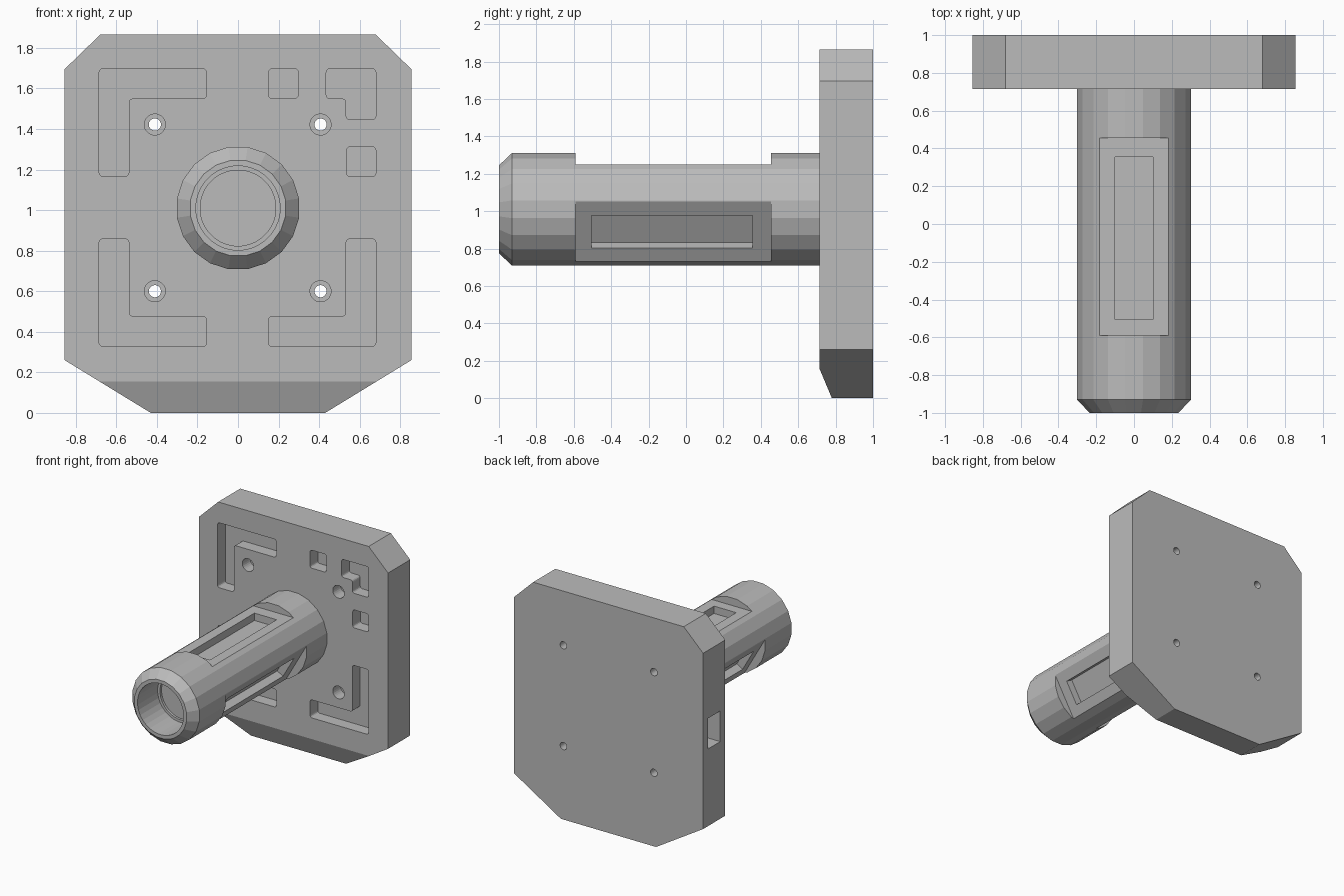
import bpy, bmesh
from math import sin, cos, pi, radians

if "Cube" in bpy.data.objects:
    bpy.data.objects.remove(bpy.data.objects["Cube"], do_unlink=True)

grey = bpy.data.materials.new("light grey")
grey.use_nodes = True
grey.diffuse_color = (0.5, 0.5, 0.5, 1)
grey.node_tree.nodes["Principled BSDF"].inputs["Base Color"].default_value = (0.5, 0.5, 0.5, 1)

AXIS_Z = 1.01      # height of the tube axis
FRONT = 0.715      # front face of the plate


def finish(bm, name):
    bmesh.ops.recalc_face_normals(bm, faces=bm.faces)
    mesh = bpy.data.meshes.new(name)
    bm.to_mesh(mesh)
    bm.free()
    mesh.materials.append(grey)
    ob = bpy.data.objects.new(name, mesh)
    bpy.context.collection.objects.link(ob)
    return ob


def prism(name, outline, y0, y1, rounding=0):
    """Extrude an (x, z) outline along y, optionally rounding its corners."""
    bm = bmesh.new()
    face = bm.faces.new([bm.verts.new((x, y0, z)) for x, z in outline])
    new = bmesh.ops.extrude_face_region(bm, geom=[face])["geom"]
    for v in new:
        if isinstance(v, bmesh.types.BMVert):
            v.co.y = y1
    if rounding:
        sides = [e for e in bm.edges if abs(e.verts[0].co.y - e.verts[1].co.y) > 0.01]
        bmesh.ops.bevel(bm, geom=sides, offset=rounding, segments=3,
                        profile=0.5, affect='EDGES')
    return finish(bm, name)


def lathe(name, profile, sides, x=0, z=AXIS_Z):
    """Closed solid from (radius, y) rings about an axis along y."""
    bm = bmesh.new()
    rings = []
    for r, y in profile:
        angles = [2 * pi * (i + 0.5) / sides for i in range(sides)]
        rings.append([bm.verts.new((x + r * cos(a), y, z + r * sin(a))) for a in angles])
    for a, b in zip(rings, rings[1:]):
        for i in range(sides):
            j = (i + 1) % sides
            bm.faces.new((a[i], a[j], b[j], b[i]))
    bm.faces.new(rings[0])
    bm.faces.new(rings[-1])
    return finish(bm, name)


def combine(target, tool, operation='DIFFERENCE'):
    """Apply a boolean and discard the tool."""
    tool.hide_render = True
    mod = target.modifiers.new("boolean", 'BOOLEAN')
    mod.operation = operation
    mod.solver = 'EXACT'
    mod.object = tool
    bpy.context.view_layer.objects.active = target
    bpy.ops.object.modifier_apply(modifier=mod.name)
    bpy.data.objects.remove(tool, do_unlink=True)


def rect(x0, x1, z0, z1):
    return [(x0, z0), (x1, z0), (x1, z1), (x0, z1)]


def ell(x, z, dx, dz, width=0.147):
    """L outline from outer corner (x, z) with signed arm lengths."""
    wx = width if dx > 0 else -width
    wz = width if dz > 0 else -width
    return [(x, z), (x + dx, z), (x + dx, z + wz),
            (x + wx, z + wz), (x + wx, z + dz), (x, z + dz)]


# Base plate with cut corners and a sloping lower front edge
half = [(0.43, 0), (0.855, 0.26), (0.855, 1.695), (0.68, 1.865)]
plate = prism("base_plate", half + [(-x, z) for x, z in reversed(half)], FRONT, 1)
bm = bmesh.new()
wedge = [(0.6, -0.226), (0.78, 0), (FRONT, 0.155), (0.6, 0.429)]
left = [bm.verts.new((-1, y, z)) for y, z in wedge]
right = [bm.verts.new((1, y, z)) for y, z in wedge]
bm.faces.new(left)
bm.faces.new(right)
for i in range(4):
    j = (i + 1) % 4
    bm.faces.new((left[i], left[j], right[j], right[i]))
combine(plate, finish(bm, "edge_cutter"))

# Rounded pockets in the front of the plate
pockets = [ell(-0.685, 1.697, 0.53, -0.53), ell(-0.685, 0.328, 0.53, 0.53),
           ell(0.68, 0.328, -0.53, 0.53), ell(0.68, 1.697, -0.245, -0.25),
           rect(0.15, 0.297, 1.55, 1.697), rect(0.535, 0.68, 1.165, 1.312)]
for outline in pockets:
    combine(plate, prism("pocket_cutter", outline, FRONT - 0.1, FRONT + 0.1, 0.018))

# Counterbored screw holes
for x in (-0.41, 0.407):
    for z in (0.6, 1.422):
        steps = [(0.052, 0.6), (0.052, FRONT + 0.1), (0.03, FRONT + 0.1), (0.03, 1.1)]
        combine(plate, lathe("screw_cutter", steps, 24, x, z))

# Rectangular socket in one side
combine(plate, prism("socket_cutter", rect(-1, -0.5, 0.89, 1.14), 0.78, 0.935))

# Faceted tube with a chamfered end and a stepped blind bore
tube = lathe("tube", [(0.238, -1), (0.305, -0.93), (0.305, FRONT + 0.03)], 20)
combine(tube, lathe("bore_cutter", [(0.208, -1.1), (0.208, -0.74),
                                    (0.187, -0.74), (0.187, -0.72)], 32))


def turned(outline, angle):
    """Rotate a (sideways, outward) outline about the tube axis."""
    c, s = cos(angle), sin(angle)
    return [(u * c - v * s, AXIS_Z + u * s + v * c) for u, v in outline]


# Three flats, each with a shallow slot
for k in range(3):
    a = radians(120 * k)
    combine(tube, prism("flat_cutter", turned(rect(-0.3, 0.3, 0.24, 0.4), a), -0.59, 0.455))
    combine(tube, prism("slot_cutter", turned(rect(-0.1, 0.1, 0.18, 0.3), a), -0.505, 0.355))

combine(plate, tube, 'UNION')
plate.name = "plate_with_tube"
